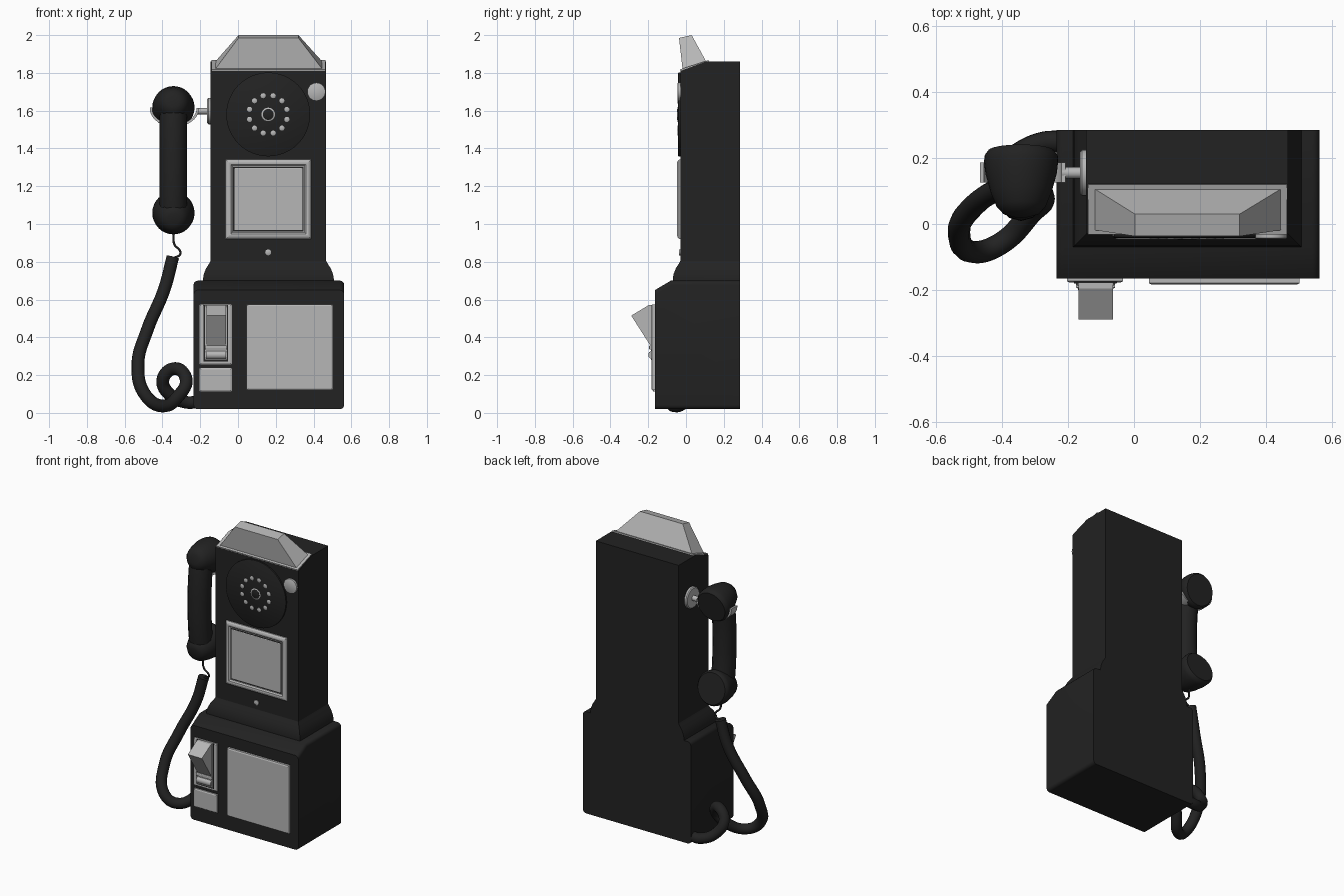
import bpy, bmesh, math
from mathutils import Vector, Matrix

if "Cube" in bpy.data.objects:
    bpy.data.objects.remove(bpy.data.objects["Cube"])


def material(name, v):
    m = bpy.data.materials.new(name)
    m.diffuse_color = (v, v, v, 1)
    m.use_nodes = True
    m.node_tree.nodes["Principled BSDF"].inputs["Base Color"].default_value = m.diffuse_color
    return m


BLACK = material("black enamel", 0.016)
STEEL = material("brushed steel", 0.47)


def finish(name, bm, mat, smooth=None):
    bmesh.ops.recalc_face_normals(bm, faces=bm.faces)
    me = bpy.data.meshes.new(name)
    bm.to_mesh(me)
    bm.free()
    me.materials.append(mat)
    ob = bpy.data.objects.new(name, me)
    bpy.context.collection.objects.link(ob)
    if smooth:
        bpy.ops.object.select_all(action='DESELECT')
        ob.select_set(True)
        bpy.context.view_layer.objects.active = ob
        bpy.ops.object.shade_smooth_by_angle(angle=math.radians(smooth))
    return ob


def loft(name, rings, mat, smooth=None, edit=None):
    """Skin a list of equal-length point rings and cap both ends."""
    bm = bmesh.new()
    vs = [[bm.verts.new(p) for p in r] for r in rings]
    n = len(vs[0])
    for a, b in zip(vs, vs[1:]):
        for i in range(n):
            j = (i + 1) % n
            bm.faces.new((a[i], a[j], b[j], b[i]))
    bm.faces.new(vs[0])
    bm.faces.new(vs[-1])
    if edit:
        edit(bm)
    return finish(name, bm, mat, smooth)


def rect(x0, x1, z0, z1, y, inset=0):
    x0, x1, z0, z1 = x0 + inset, x1 - inset, z0 + inset, z1 - inset
    return [(x0, y, z0), (x1, y, z0), (x1, y, z1), (x0, y, z1)]


def plate(name, x0, x1, z0, z1, back, front, mat, bevel=0.008):
    return loft(name, [rect(x0, x1, z0, z1, back), rect(x0, x1, z0, z1, front + bevel / 2),
                       rect(x0, x1, z0, z1, front, bevel)], mat)


def prism(name, profile, x0, x1, mat, smooth=None, edit=None):
    return loft(name, [[(x, y, z) for y, z in profile] for x in (x0, x1)], mat, smooth, edit)


def lathe(name, profile, origin, axis, mat, seg=32, smooth=35):
    """Revolve (radius, distance) pairs about an axis through origin."""
    rot = Vector((0, 0, 1)).rotation_difference(Vector(axis)).to_matrix()
    o = Vector(origin)
    rings = []
    for r, t in profile:
        rings.append([o + rot @ Vector((r * math.cos(a), r * math.sin(a), t))
                      for a in (2 * math.pi * i / seg for i in range(seg))])
    return loft(name, rings, mat, smooth)


def disc(name, x, z, r, back, front, mat, seg=32):
    return lathe(name, [(r, 0), (r, back - front - 0.002), (r - 0.003, back - front)],
                 (x, back, z), (0, -1, 0), mat, seg)


def tube(name, points, radius, mat):
    cu = bpy.data.curves.new(name + " path", 'CURVE')
    cu.dimensions = '3D'
    cu.bevel_depth, cu.bevel_resolution, cu.resolution_u = radius, 4, 8
    cu.use_fill_caps = True
    sp = cu.splines.new('BEZIER')
    sp.bezier_points.add(len(points) - 1)
    for bp, p in zip(sp.bezier_points, points):
        bp.co = p
        bp.handle_left_type = bp.handle_right_type = 'AUTO'
    tmp = bpy.data.objects.new(name + " path", cu)
    bpy.context.collection.objects.link(tmp)
    me = bpy.data.meshes.new_from_object(tmp.evaluated_get(bpy.context.evaluated_depsgraph_get()))
    bpy.data.objects.remove(tmp)
    bm = bmesh.new()
    bm.from_mesh(me)
    bpy.data.meshes.remove(me)
    for f in bm.faces:
        f.material_index = 0
    return finish(name, bm, mat, 40)


# Lower housing: chamfered front top, rounded side corners
def round_sides(bm):
    es = [e for e in bm.edges
          if abs(e.verts[0].co.x - e.verts[1].co.x) < 1e-4
          and abs(e.verts[0].co.z - e.verts[1].co.z) < 0.1]
    bmesh.ops.bevel(bm, geom=es, offset=0.022, segments=4, profile=0.5, affect='EDGES')


BACK = 0.285
prism("lower_housing", [(-0.165, 0.02), (BACK, 0.02), (BACK, 0.70), (-0.08, 0.70), (-0.165, 0.65)],
      -0.235, 0.562, BLACK, 35, round_sides)

# Flared collar between the housings
rings = []
for z, d in [(0.69, 0.040), (0.71, 0.040), (0.735, 0.036), (0.765, 0.024), (0.79, 0.008), (0.805, 0.0)]:
    rings.append([(-0.145 - d, -0.03 - d, z), (0.467 + d, -0.03 - d, z),
                  (0.467 + d, BACK, z), (-0.145 - d, BACK, z)])
loft("flared_collar", rings, BLACK, 35)

# Upper housing with sloped front top
prism("upper_housing", [(-0.03, 0.70), (BACK, 0.70), (BACK, 1.86), (0.105, 1.86), (-0.03, 1.81)],
      -0.145, 0.467, BLACK)


# Coin hopper crown: sloped flange and tapered block
def quad(x0, x1, front, back):
    return [(x0, *front), (x1, *front), (x1, *back), (x0, *back)]


loft("crown_flange", [quad(-0.14, 0.463, (-0.029, 1.808), (0.122, 1.856)),
                      quad(-0.14, 0.463, (-0.032, 1.818), (0.119, 1.868))], STEEL)
loft("crown_block", [quad(-0.122, 0.448, (-0.018, 1.818), (0.108, 1.858)),
                     quad(0.003, 0.32, (-0.037, 1.985), (0.03, 2.0))], STEEL)

# Dial with finger markers
DX, DZ = 0.16, 1.58
disc("dial_plate", DX, DZ, 0.222, -0.028, -0.042, BLACK, 48)
for i in range(12):
    a = math.radians(15 + 30 * i)
    disc(f"dial_marker_{i + 1}", DX + 0.102 * math.cos(a), DZ + 0.102 * math.sin(a),
         0.014, -0.04, -0.046, STEEL, 12)
disc("dial_hub_ring", DX, DZ, 0.036, -0.04, -0.045, STEEL, 24)
disc("dial_hub", DX, DZ, 0.029, -0.04, -0.048, BLACK, 24)

# Coin release button and lock
disc("release_button", 0.415, 1.70, 0.048, -0.028, -0.045, STEEL)
disc("lock", 0.16, 0.85, 0.016, -0.028, -0.038, STEEL, 16)

# Instruction card frame with card and dark gap
FR = (-0.066, 0.388, 0.92, 1.343)
loft("card_frame", [rect(*FR, y, i) for y, i in
                    [(-0.028, 0), (-0.036, 0.001), (-0.044, 0.009), (-0.047, 0.018),
                     (-0.045, 0.028), (-0.037, 0.036)]], STEEL, 20)
plate("card_gap", -0.026, 0.348, 0.960, 1.303, -0.030, -0.0375, BLACK, 0.001)
plate("card", -0.019, 0.341, 0.967, 1.296, -0.030, -0.040, STEEL, 0.002)

# Coin box door, coin return and lower plate
plate("coin_box_door", 0.045, 0.502, 0.12, 0.575, -0.16, -0.183, STEEL)
plate("return_plate", -0.203, -0.033, 0.257, 0.575, -0.16, -0.177, STEEL)
plate("lower_plate", -0.203, -0.033, 0.113, 0.237, -0.16, -0.177, STEEL)
plate("return_recess", -0.182, -0.052, 0.272, 0.572, -0.17, -0.180, BLACK, 0.002)
plate("return_insert", -0.175, -0.058, 0.28, 0.568, -0.17, -0.186, STEEL, 0.004)
prism("return_chute", [(-0.29, 0.515), (-0.195, 0.572), (-0.175, 0.572), (-0.175, 0.335)],
      -0.168, -0.064, STEEL)
plate("return_lip", -0.175, -0.058, 0.336, 0.357, -0.17, -0.195, STEEL, 0.004)
lathe("return_roller", [(0.022, 0), (0.022, 0.106)], (-0.17, -0.178, 0.307), (1, 0, 0), STEEL, 16)

# Cradle: wall boss, stem and curved hook
lathe("cradle_boss", [(0.07, 0), (0.07, 0.014), (0.064, 0.02)], (-0.143, 0.155, 1.598), (-1, 0, 0), STEEL)
lathe("cradle_stem", [(0.017, 0), (0.017, 0.06)], (-0.158, 0.155, 1.598), (-1, 0, 0), STEEL, 16)
hook = []
for i in range(21):
    a = math.radians(176 + 186 * i / 20)
    inner, outer = [(-0.337 + (0.117 + k) * math.cos(a), 1.61 + (0.082 + k) * math.sin(a)) for k in (0, 0.013)]
    hook.append([(inner[0], 0.125, inner[1]), (inner[0], 0.187, inner[1]),
                 (outer[0], 0.187, outer[1]), (outer[0], 0.125, outer[1])])
loft("cradle_hook", hook, STEEL, 35)

# Handset: two cups tilted toward each other and a curved grip
HX = -0.342
cup = [(0.03, 0), (0.055, 0.008), (0.075, 0.03), (0.093, 0.075), (0.108, 0.13),
       (0.112, 0.165), (0.111, 0.185), (0.100, 0.2)]
for name, z, s in (("earpiece", 1.65, -1), ("mouthpiece", 1.025, 1)):
    lathe(name, cup, (HX, 0.025, z), (0, math.cos(0.2), s * math.sin(0.2)), BLACK)
tube("handset_grip", [(HX, 0.11, 1.66), (HX, 0.09, 1.52), (HX, 0.082, 1.34),
                      (HX, 0.09, 1.15), (HX, 0.11, 1.01)], 0.073, BLACK)

# Cord: thin lead, then thick looping cable into the housing
tube("cord_lead", [(HX, 0.12, 0.95), (-0.336, 0.12, 0.89), (-0.308, 0.125, 0.86),
                   (-0.306, 0.13, 0.84), (-0.34, 0.13, 0.82)], 0.006, BLACK)
tube("cord", [(-0.345, 0.13, 0.825), (-0.39, 0.115, 0.655), (-0.48, 0.06, 0.44),
              (-0.53, -0.02, 0.25), (-0.487, -0.085, 0.09), (-0.405, -0.06, 0.037),
              (-0.315, 0.03, 0.09), (-0.275, 0.085, 0.18), (-0.335, 0.13, 0.235),
              (-0.398, 0.165, 0.175), (-0.36, 0.205, 0.095), (-0.28, 0.245, 0.057),
              (-0.21, 0.25, 0.057)], 0.034, BLACK)
